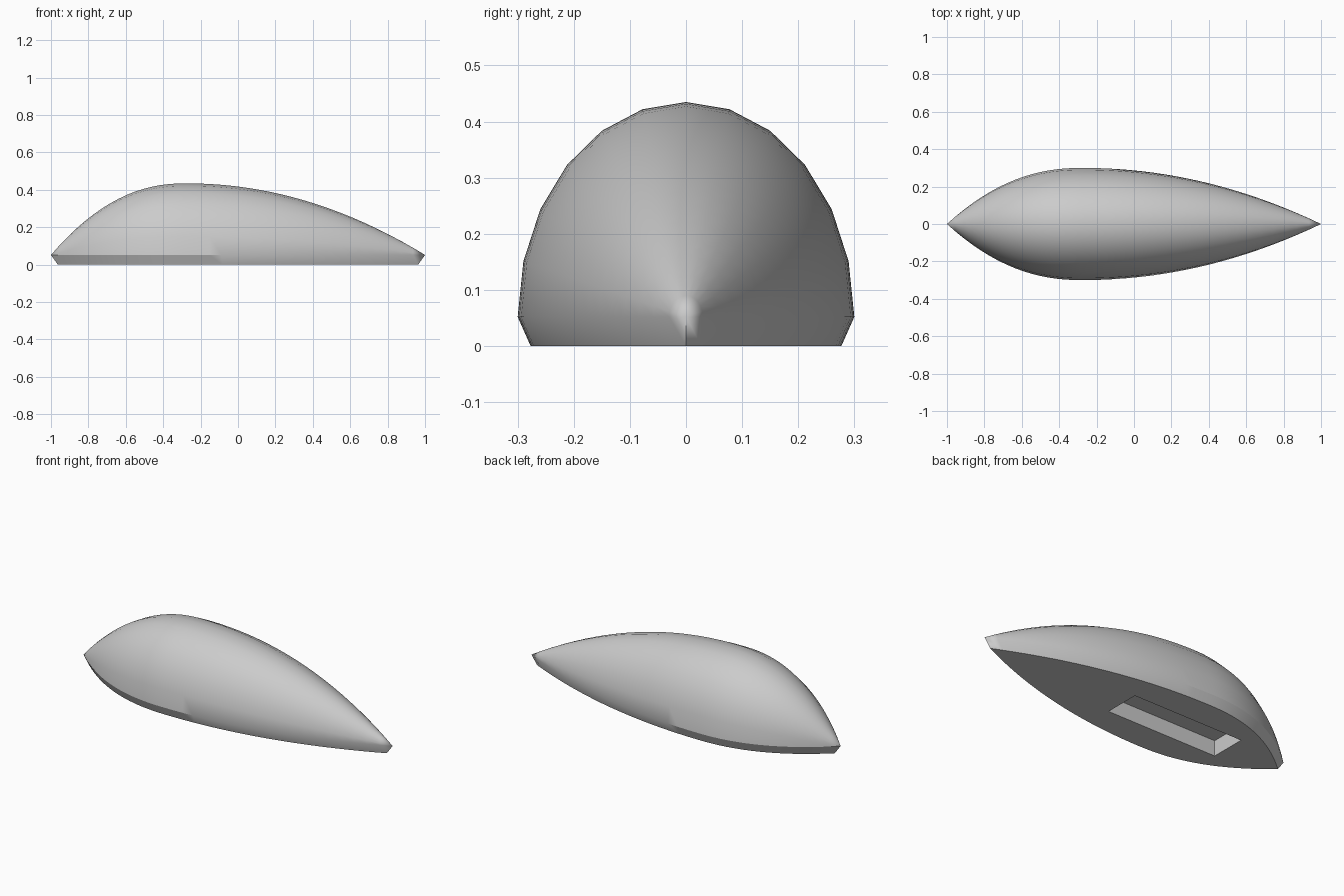
import bpy
import bmesh
import math

if "Cube" in bpy.data.objects:
    bpy.data.objects.remove(bpy.data.objects["Cube"])

RIM_Z = 0.052                      # height of the widest outline
HALF_WIDTH, RISE = 0.30, 0.383
CREST_X = -0.28                    # station of the fullest cross-section
ARC = 12                           # segments over the dome


def fullness(x):
    """Relative size of the cross-section at x, 0 at tips and 1 at the crest."""
    if x < CREST_X:
        return 1 - ((CREST_X - x) / (CREST_X + 1)) ** 2.2
    return 1 - ((x - CREST_X) / (1 - CREST_X)) ** 2.04


# Material
grey = bpy.data.materials.new("light_grey")
grey.use_nodes = True
colour = (0.6, 0.6, 0.6, 1)
grey.diffuse_color = colour
grey.node_tree.nodes["Principled BSDF"].inputs["Base Color"].default_value = colour

# Teardrop shell: arched sections between two pointed tips, tucked in at the base
stations = [-1 + (CREST_X + 1) * i / 16 for i in range(1, 16)]
stations += [CREST_X + (1 - CREST_X) * i / 20 for i in range(20)]

bm = bmesh.new()


def section(x):
    size = fullness(x)
    ring = [bm.verts.new((x * 0.963, HALF_WIDTH * 0.923 * size, 0))]
    for k in range(ARC + 1):
        a = math.pi * k / ARC
        ring.append(bm.verts.new((x, HALF_WIDTH * size * math.cos(a),
                                  RIM_Z + RISE * size * math.sin(a))))
    ring.append(bm.verts.new((x * 0.963, -HALF_WIDTH * 0.923 * size, 0)))
    return ring


rings = [section(x) for x in stations]
for a, b in zip(rings, rings[1:]):
    for k in range(len(a) - 1):
        bm.faces.new((a[k], a[k + 1], b[k + 1], b[k]))

# Close both tips with a fan
base_tips = []
for ring, x in ((rings[0], -1), (rings[-1], 1)):
    tip = bm.verts.new((x, 0, RIM_Z))
    low = bm.verts.new((x * 0.963, 0, 0))
    base_tips.append(low)
    for k in range(1, ARC + 1):
        bm.faces.new((ring[k], ring[k + 1], tip))
    bm.faces.new((ring[0], ring[1], tip, low))
    bm.faces.new((ring[-2], ring[-1], low, tip))

# Flat base
bm.faces.new([base_tips[0]] + [r[0] for r in rings]
             + [base_tips[1]] + [r[-1] for r in reversed(rings)])
bmesh.ops.recalc_face_normals(bm, faces=bm.faces)

mesh = bpy.data.meshes.new("teardrop_shell")
bm.to_mesh(mesh)
bm.free()
mesh.materials.append(grey)
shell = bpy.data.objects.new("teardrop_shell", mesh)
bpy.context.collection.objects.link(shell)

# Rectangular slot cut into the base
bpy.ops.mesh.primitive_cube_add(size=1, location=(-0.273, 0, 0))
cutter = bpy.context.object
cutter.name = "slot_cutter"
cutter.scale = (0.71, 0.21, 0.18)
cutter.hide_render = True
cutter.data.materials.append(grey)

cut = shell.modifiers.new("slot", "BOOLEAN")
cut.operation = "DIFFERENCE"
cut.solver = "EXACT"
cut.object = cutter
bpy.ops.object.select_all(action="DESELECT")
shell.select_set(True)
bpy.context.view_layer.objects.active = shell
bpy.ops.object.modifier_apply(modifier=cut.name)
bpy.data.objects.remove(cutter)

# Smooth shading, crisp at the base, slot and the blunt half of the rim
bm = bmesh.new()
bm.from_mesh(shell.data)
for face in bm.faces:
    face.smooth = True
for edge in bm.edges:
    on_rim = all(abs(v.co.z - RIM_Z) < 0.001 and v.co.x < -0.05 for v in edge.verts)
    edge.smooth = not (on_rim or edge.calc_face_angle(0) > math.radians(35))
bm.to_mesh(shell.data)
bm.free()
